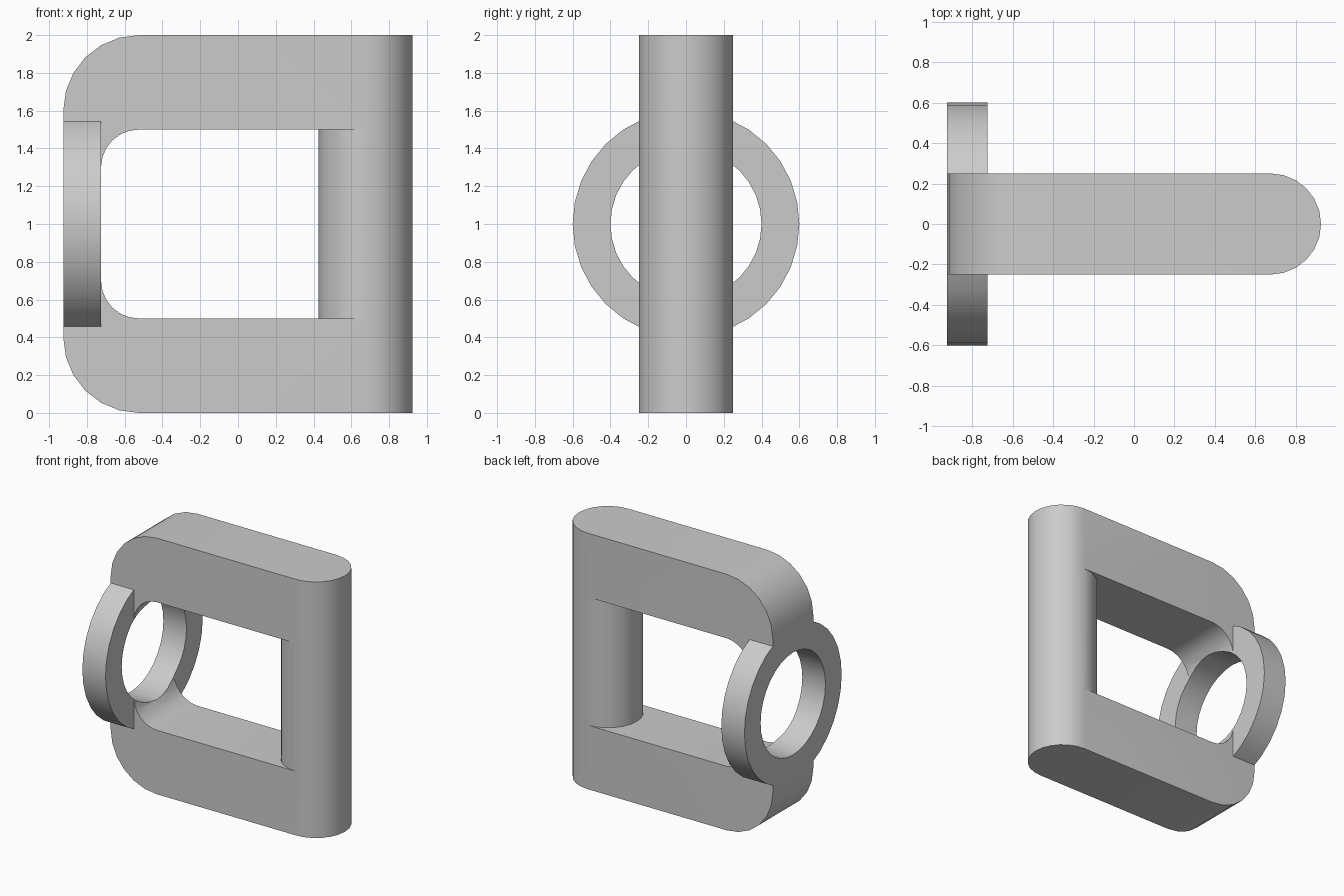
import bpy, bmesh, math
from mathutils import Matrix, Vector

default = bpy.data.objects.get("Cube")
if default:
    bpy.data.objects.remove(default)

HALF = 0.925      # half length along x
DEPTH = 0.25      # half thickness along y, also the post radius
WALL = 0.2        # thickness of the ring
POST_X = HALF - DEPTH

grey = bpy.data.materials.new("plain grey")
grey.use_nodes = True
colour = (0.6, 0.6, 0.6, 1)
grey.diffuse_color = colour
grey.node_tree.nodes["Principled BSDF"].inputs["Base Color"].default_value = colour


def make_object(name, bm):
    bmesh.ops.recalc_face_normals(bm, faces=bm.faces[:])
    mesh = bpy.data.meshes.new(name)
    bm.to_mesh(mesh)
    bm.free()
    mesh.materials.append(grey)
    obj = bpy.data.objects.new(name, mesh)
    bpy.context.collection.objects.link(obj)
    return obj


def cylinder(name, radius, length, centre, sides, turn=Matrix()):
    bm = bmesh.new()
    bmesh.ops.create_cone(bm, cap_ends=True, segments=sides, radius1=radius,
                          radius2=radius, depth=length,
                          matrix=Matrix.Translation(centre) @ turn)
    return make_object(name, bm)


def arc(cx, cz, radius, start, end, steps=6):
    angles = [math.radians(start + (end - start) * i / steps) for i in range(steps + 1)]
    return [(cx + radius * math.cos(a), cz + radius * math.sin(a)) for a in angles]


def slab(name, left, right, low, high, radius, half_depth):
    # Upright plate with its two left corners rounded
    cx = left + radius
    outline = [(right, low), (right, high)]
    outline += arc(cx, high - radius, radius, 90, 180)
    outline += arc(cx, low + radius, radius, 180, 270)
    bm = bmesh.new()
    face = bm.faces.new([bm.verts.new((x, -half_depth, z)) for x, z in outline])
    moved = bmesh.ops.extrude_face_region(bm, geom=[face])["geom"]
    bmesh.ops.translate(bm, vec=Vector((0, 2 * half_depth, 0)),
                        verts=[g for g in moved if isinstance(g, bmesh.types.BMVert)])
    return make_object(name, bm)


def combine(base, tool, operation):
    mod = base.modifiers.new("combine", "BOOLEAN")
    mod.operation = operation
    mod.solver = "EXACT"
    mod.object = tool
    bpy.context.view_layer.objects.active = base
    bpy.ops.object.modifier_apply(modifier=mod.name)
    bpy.data.objects.remove(tool)


# Frame with a rounded window
frame = slab("bracket_frame", -HALF, POST_X, 0, 2, 0.4, DEPTH)
window = slab("window_cutter", WALL - HALF, 1.2, 0.5, 1.5, 0.2, 0.5)
combine(frame, window, "DIFFERENCE")

# Round post closing the open end
post = cylinder("post", DEPTH, 2, (POST_X, 0, 1), 24)
combine(frame, post, "UNION")

# Ring set flush into the rounded end, then bored through
sideways = Matrix.Rotation(math.pi / 2, 4, "Y")
ring_x = WALL / 2 - HALF
ring = cylinder("ring", 0.6, WALL, (ring_x, 0, 1), 32, sideways)
combine(frame, ring, "UNION")
bore = cylinder("bore_cutter", 0.4, 3 * WALL, (ring_x, 0, 1), 32, sideways)
combine(frame, bore, "DIFFERENCE")

# Smooth the curves and keep the edges crisp
bpy.ops.object.select_all(action="DESELECT")
frame.select_set(True)
bpy.context.view_layer.objects.active = frame
bpy.ops.object.shade_smooth_by_angle(angle=math.radians(30))
